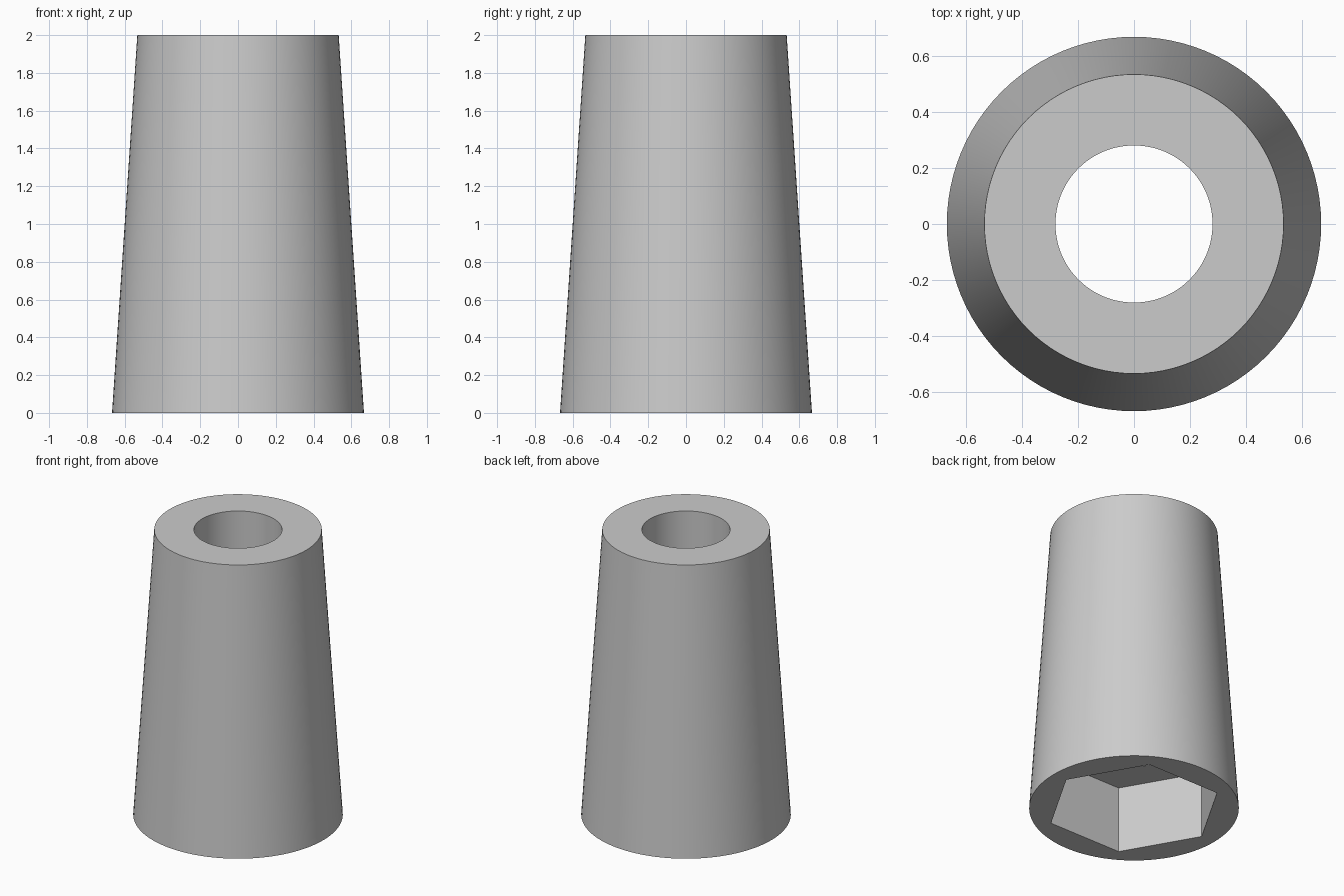
import bpy
import bmesh
import math

cube = bpy.data.objects.get("Cube")
if cube:
    bpy.data.objects.remove(cube, do_unlink=True)

SEGMENTS = 96
HEIGHT = 2.0
BASE_RADIUS, TOP_RADIUS = 0.667, 0.533
BORE_RADIUS = 0.28
HEX_RADIUS, HEX_DEPTH = 0.562, 0.467

grey = bpy.data.materials.new("plain grey")
grey.use_nodes = True
colour = (0.6, 0.6, 0.6, 1.0)
grey.diffuse_color = colour
grey.node_tree.nodes["Principled BSDF"].inputs["Base Color"].default_value = colour


def circle(angle, radius):
    return radius


def hexagon(angle, radius):
    # Distance to a hexagon side, with corners on the x axis
    side = math.pi / 3
    return radius * math.cos(side / 2) / math.cos(angle % side - side / 2)


def ring(bm, shape, radius, z):
    verts = []
    for i in range(SEGMENTS):
        a = math.tau * i / SEGMENTS
        r = shape(a, radius)
        verts.append(bm.verts.new((r * math.cos(a), r * math.sin(a), z)))
    return verts


# Tapered sleeve: outer wall, top rim, bore, recess ceiling, hex wall, base rim
bm = bmesh.new()
rings = [ring(bm, *spec) for spec in (
    (circle, BASE_RADIUS, 0),
    (circle, TOP_RADIUS, HEIGHT),
    (circle, BORE_RADIUS, HEIGHT),
    (circle, BORE_RADIUS, HEX_DEPTH),
    (hexagon, HEX_RADIUS, HEX_DEPTH),
    (hexagon, HEX_RADIUS, 0),
)]
for lower, upper in zip(rings, rings[1:] + rings[:1]):
    for i in range(SEGMENTS):
        j = (i + 1) % SEGMENTS
        bm.faces.new((lower[i], lower[j], upper[j], upper[i]))
bmesh.ops.recalc_face_normals(bm, faces=bm.faces[:])

mesh = bpy.data.meshes.new("tapered_spacer")
bm.to_mesh(mesh)
bm.free()
mesh.materials.append(grey)
spacer = bpy.data.objects.new("tapered_spacer", mesh)
bpy.context.collection.objects.link(spacer)

# Smooth round walls, sharp rims and hex corners
bpy.ops.object.select_all(action="DESELECT")
spacer.select_set(True)
bpy.context.view_layer.objects.active = spacer
bpy.ops.object.shade_smooth_by_angle(angle=math.radians(30))
